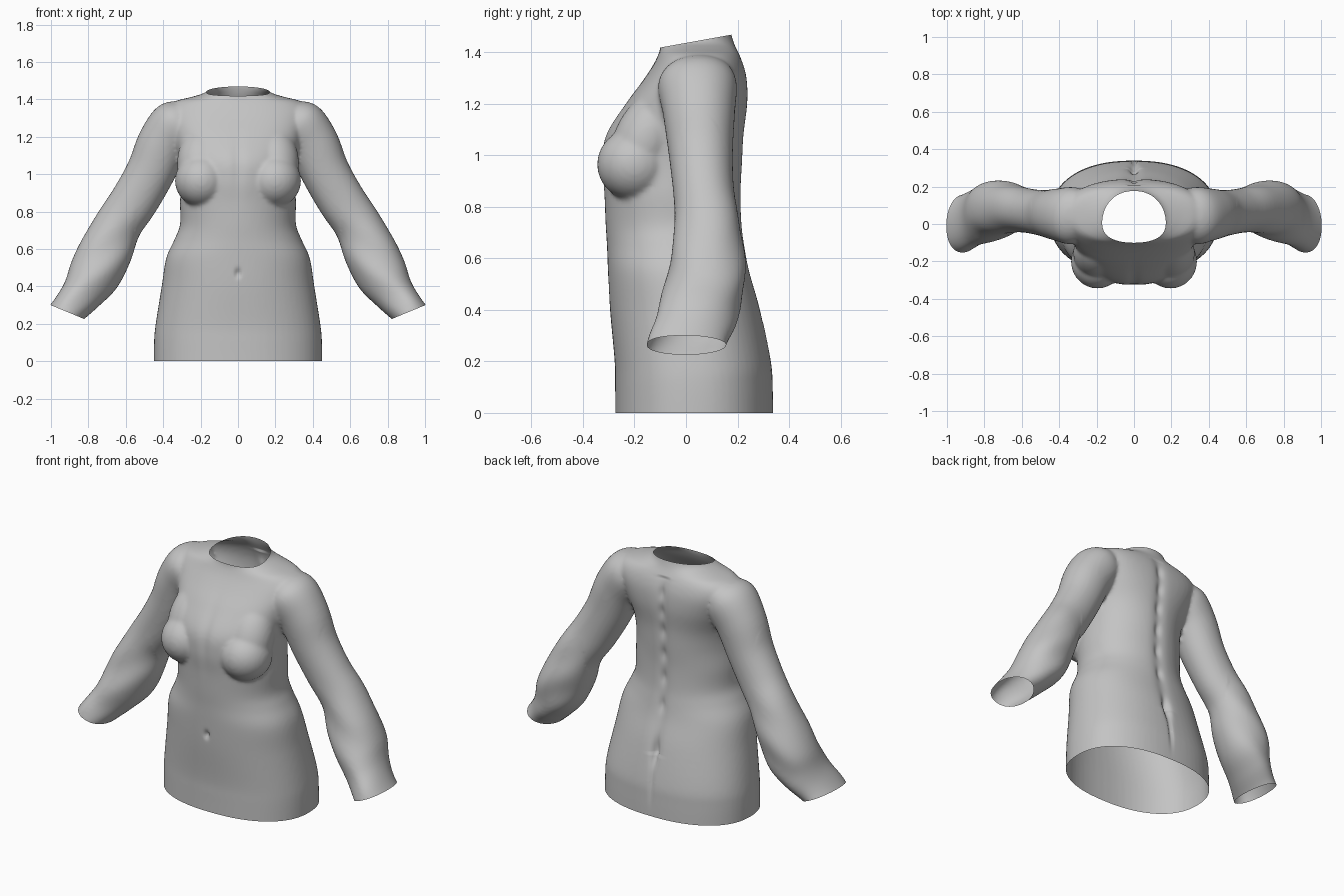
import bpy, bmesh, math
from mathutils import Vector, Matrix

if "Cube" in bpy.data.objects:
    bpy.data.objects.remove(bpy.data.objects["Cube"])


def spline(rows, steps=5):
    """Catmull-Rom interpolation of parameter rows."""
    out = []
    for i in range(len(rows) - 1):
        a, b, c, d = (rows[max(0, min(len(rows) - 1, i + k))] for k in (-1, 0, 1, 2))
        for s in range(steps):
            t = s / steps
            out.append([0.5 * (2 * q + (r - p) * t + (2 * p - 5 * q + 4 * r - w) * t * t
                               + (3 * q - p - 3 * r + w) * t ** 3) for p, q, r, w in zip(a, b, c, d)])
    return out + [list(rows[-1])]


def loft(bm, rings):
    """Closed tube through rings of points."""
    vs = [[bm.verts.new(p) for p in ring] for ring in rings]
    n = len(vs[0])
    for a, b in zip(vs, vs[1:]):
        for i in range(n):
            bm.faces.new((a[i], a[(i + 1) % n], b[(i + 1) % n], b[i]))
    bm.faces.new(vs[0][::-1])
    bm.faces.new(vs[-1])


def superellipse(e, n=64):
    for i in range(n):
        c, s = math.cos(2 * math.pi * i / n), math.sin(2 * math.pi * i / n)
        yield (math.copysign(abs(c) ** (2 / e), c), math.copysign(abs(s) ** (2 / e), s))


def gauss(v, w):
    return math.exp(-(v / w) ** 2)


bm = bmesh.new()

# Torso: height, half width, front y, back y, squareness
torso = [(-0.06, 0.45, -0.275, 0.34, 2.3), (0.1, 0.449, -0.275, 0.337, 2.3),
         (0.2, 0.44, -0.277, 0.33, 2.3), (0.4, 0.408, -0.295, 0.29, 2.2),
         (0.55, 0.384, -0.303, 0.248, 2.2), (0.65, 0.34, -0.307, 0.23, 2.1),
         (0.73, 0.31, -0.312, 0.22, 2.1), (0.85, 0.31, -0.318, 0.216, 2.1),
         (0.97, 0.305, -0.328, 0.222, 2.1), (1.08, 0.315, -0.312, 0.227, 2.2),
         (1.2, 0.345, -0.235, 0.24, 2.4), (1.29, 0.37, -0.168, 0.238, 2.5),
         (1.35, 0.375, -0.128, 0.225, 2.4), (1.39, 0.335, -0.108, 0.208, 2.3),
         (1.415, 0.24, -0.1, 0.195, 2.2), (1.44, 0.17, -0.1, 0.185, 2.1),
         (1.48, 0.15, -0.1, 0.175, 2.1), (1.55, 0.15, -0.1, 0.175, 2.1)]
loft(bm, [[(hw * c, (yf + yb) / 2 + (yb - yf) / 2 * s, z) for c, s in superellipse(e)]
          for z, hw, yf, yb, e in spline(torso)])

# Sleeves: centre x, centre z, half width, front y, back y
sleeve = [(0.27, 1.33, 0.08, -0.06, 0.17), (0.325, 1.275, 0.135, -0.108, 0.197),
          (0.40, 1.165, 0.138, -0.09, 0.19), (0.468, 1.01, 0.13, -0.068, 0.182),
          (0.553, 0.86, 0.128, -0.05, 0.187), (0.64, 0.73, 0.127, -0.043, 0.21),
          (0.708, 0.585, 0.143, -0.065, 0.228), (0.77, 0.46, 0.14, -0.09, 0.225),
          (0.835, 0.36, 0.112, -0.115, 0.195), (0.91, 0.27, 0.094, -0.158, 0.152),
          (0.97, 0.19, 0.095, -0.165, 0.145)]
rows = spline(sleeve)
for side in (1, -1):
    rings = []
    for i, (x, z, w, yf, yb) in enumerate(rows):
        a, b = rows[max(i - 1, 0)], rows[min(i + 1, len(rows) - 1)]
        d = Vector((b[0] - a[0], 0, b[1] - a[1])).normalized()
        rings.append([(side * (x - d.z * w * c), (yf + yb) / 2 + (yb - yf) / 2 * s, z + d.x * w * c)
                      for c, s in superellipse(2.1, 40)])
    loft(bm, rings)
    # Bust: full lower volume with a sloping upper volume
    for loc, scale, tilt in (((0.195, -0.2, 0.965), (0.142, 0.145, 0.14), 0),
                             ((0.195, -0.155, 1.06), (0.13, 0.125, 0.2), -0.42)):
        m = (Matrix.Translation((side * loc[0], loc[1], loc[2])) @ Matrix.Rotation(tilt, 4, 'X')
             @ Matrix.Diagonal((*scale, 1)))
        bmesh.ops.create_uvsphere(bm, u_segments=40, v_segments=24, radius=1, matrix=m)

bmesh.ops.recalc_face_normals(bm, faces=bm.faces)
mesh = bpy.data.meshes.new("long_sleeved_top")
bm.to_mesh(mesh)
bm.free()
top = bpy.data.objects.new("long_sleeved_top", mesh)
bpy.context.collection.objects.link(top)

# Merge the volumes into one cloth surface
mod = top.modifiers.new("merge", 'REMESH')
mod.mode, mod.voxel_size = 'VOXEL', 0.011
mod = top.modifiers.new("soften", 'SMOOTH')
mod.factor, mod.iterations = 0.5, 6
dg = bpy.context.evaluated_depsgraph_get()
merged = bpy.data.meshes.new_from_object(top.evaluated_get(dg))
top.modifiers.clear()
top.data = merged

bm = bmesh.new()
bm.from_mesh(merged)

# Spine dimples, seat cleft, navel and breastbone crease
for v in bm.verts:
    x, y, z = v.co
    if abs(x) < 0.15:
        if y > 0.1 and z < 1.38:
            dent = 0.008 * gauss(x, 0.04) * (z > 0.35)
            for h in (0.62, 0.78, 0.92, 1.06, 1.18, 1.29):
                dent += 0.012 * gauss(x, 0.018) * gauss(z - h, 0.04)
            dent += 0.028 * gauss(x, 0.02) * gauss(z - 0.36, 0.07)
            dent += 0.012 * gauss(x, 0.012) * gauss(z - 0.2, 0.1)
            v.co.y -= dent
        elif y < -0.1:
            v.co.y += (0.02 * gauss(x, 0.012) * gauss(z - 0.47, 0.022)
                       + 0.008 * gauss(x, 0.03) * gauss(z - 1.05, 0.15))
    elif abs(x) > 0.55:
        # Gentle cloth folds on the forearms
        v.co.y += 0.006 * math.sin(28 * z + 14 * abs(x)) * (1 - gauss(z - 0.95, 0.3))


def cut(co, no, inside):
    """Open the surface along a plane, only where inside() holds."""
    faces = [f for f in bm.faces if inside(f.calc_center_median())]
    geom = set(faces)
    for f in faces:
        geom.update(f.verts)
        geom.update(f.edges)
    bmesh.ops.bisect_plane(bm, geom=list(geom), dist=1e-5, plane_co=co, plane_no=no, clear_outer=True)


# Hem, neckline and cuff openings
cut((0, 0, 0), (0, 0, -1), lambda p: p.z < 0.1 and abs(p.x) < 0.6)
cut((0, 0.04, 1.444), (0, -0.18, 1), lambda p: p.z > 1.38 and abs(p.x) < 0.19)
for side in (1, -1):
    cut((side * 0.915, 0, 0.264), (side * 0.38, 0, -0.92), lambda p: p.x * side > 0.6 and p.z < 0.5)

bm.to_mesh(merged)
bm.free()

# Cloth colour
cloth = bpy.data.materials.new("light_grey_cloth")
cloth.diffuse_color = (0.55, 0.55, 0.55, 1)
cloth.use_nodes = True
cloth.node_tree.nodes["Principled BSDF"].inputs["Base Color"].default_value = cloth.diffuse_color
merged.materials.clear()
merged.materials.append(cloth)
for p in merged.polygons:
    p.material_index = 0
    p.use_smooth = True
